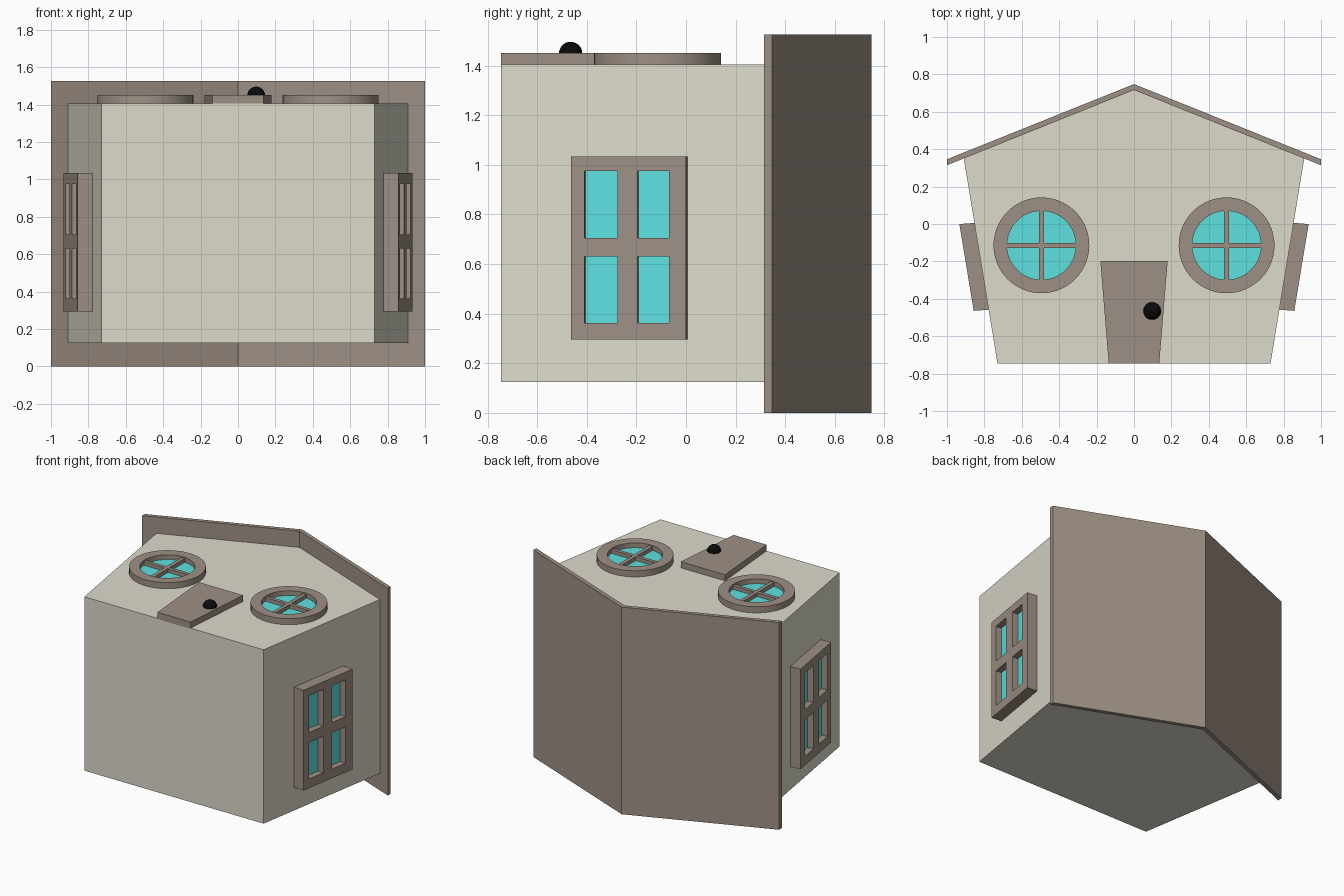
import bpy, bmesh
from math import sin, cos, pi
from mathutils import Vector, Matrix

if "Cube" in bpy.data.objects:
    bpy.data.objects.remove(bpy.data.objects["Cube"])


def material(name, rgb):
    m = bpy.data.materials.new(name)
    m.diffuse_color = (*rgb, 1)
    m.use_nodes = True
    m.node_tree.nodes["Principled BSDF"].inputs["Base Color"].default_value = m.diffuse_color
    return m


WALL = material("wall_cream", (0.73, 0.71, 0.60))
TRIM = material("trim_taupe", (0.34, 0.28, 0.235))
GLASS = material("glass_cyan", (0.11, 0.75, 0.74))
BLACK = material("knob_black", (0.003, 0.003, 0.003))


def finish(name, bm, mat, smooth=False):
    bmesh.ops.recalc_face_normals(bm, faces=bm.faces)
    me = bpy.data.meshes.new(name)
    bm.to_mesh(me)
    bm.free()
    me.materials.append(mat)
    ob = bpy.data.objects.new(name, me)
    bpy.context.collection.objects.link(ob)
    if smooth:
        bpy.ops.object.select_all(action='DESELECT')
        ob.select_set(True)
        bpy.context.view_layer.objects.active = ob
        bpy.ops.object.shade_smooth_by_angle(angle=pi / 6)
    return ob


def extrude(bm, faces, vec):
    r = bmesh.ops.extrude_face_region(bm, geom=faces)
    vs = [g for g in r["geom"] if isinstance(g, bmesh.types.BMVert)]
    bmesh.ops.translate(bm, verts=vs, vec=vec)


def prism(name, outline, z0, z1, mat, matrix=Matrix(), smooth=False):
    bm = bmesh.new()
    face = bm.faces.new([bm.verts.new((x, y, z0)) for x, y in outline])
    extrude(bm, [face], (0, 0, z1 - z0))
    bm.transform(matrix)
    return finish(name, bm, mat, smooth)


def rect(x0, x1, y0, y1):
    return [(x0, y0), (x1, y0), (x1, y1), (x0, y1)]


def circle(cx, cy, r, n=64):
    return [(cx + r * cos(2 * pi * i / n), cy + r * sin(2 * pi * i / n)) for i in range(n)]


def ring(name, cx, cy, r0, r1, z0, z1, mat, n=64):
    bm = bmesh.new()
    a, b = ([bm.verts.new((x, y, z0)) for x, y in circle(cx, cy, r, n)] for r in (r0, r1))
    faces = [bm.faces.new((a[i], b[i], b[(i + 1) % n], a[(i + 1) % n])) for i in range(n)]
    extrude(bm, faces, (0, 0, z1 - z0))
    return finish(name, bm, mat, True)


def pane_frame(name, us, vs, depth, mat, matrix):
    # panel on grid lines, leaving the odd/odd cells open for glass
    bm = bmesh.new()
    g = [[bm.verts.new((u, v, 0)) for v in vs] for u in us]
    faces = [bm.faces.new((g[i][j], g[i + 1][j], g[i + 1][j + 1], g[i][j + 1]))
             for i in range(len(us) - 1) for j in range(len(vs) - 1)
             if not (i % 2 and j % 2)]
    extrude(bm, faces, (0, 0, depth))
    bm.transform(matrix)
    return finish(name, bm, mat)


# House body and folded roof, lying on the back with the facade facing up
prism("house_body", [(-0.73, -0.745), (0.73, -0.745), (0.91, 0.35), (0, 0.717), (-0.91, 0.35)],
      0.125, 1.405, WALL)
prism("roof", [(-1, 0.346), (0, 0.748), (1, 0.346), (1, 0.314), (0, 0.716), (-1, 0.314)],
      0, 1.525, TRIM)

# Door and knob
prism("door", [(-0.135, -0.745), (0.135, -0.745), (0.18, -0.197), (-0.18, -0.197)],
      1.40, 1.45, TRIM)
bm = bmesh.new()
bmesh.ops.create_uvsphere(bm, u_segments=32, v_segments=16, radius=0.047,
                          matrix=Matrix.Translation((0.097, -0.465, 1.449)))
finish("door_knob", bm, BLACK, True)

for s, side in ((-1, "left"), (1, "right")):
    # Round facade window
    cx, cy = s * 0.495, -0.114
    ring("round_frame_" + side, cx, cy, 0.184, 0.256, 1.40, 1.45, TRIM)
    prism("round_glass_" + side, circle(cx, cy, 0.19), 1.40, 1.415, GLASS, smooth=True)
    prism("round_bar_upright_" + side, rect(cx - 0.014, cx + 0.014, cy - 0.187, cy + 0.187),
          1.41, 1.443, TRIM)
    prism("round_bar_cross_" + side, rect(cx - 0.187, cx + 0.187, cy - 0.013, cy + 0.013),
          1.41, 1.442, TRIM)

    # Four-pane window on the sloping side wall: u along the wall, v up, w outwards
    u, w = Vector((s * 0.163, 0.987, 0)), Vector((s, -0.08, 0))
    o = Vector((s * 0.777, -0.458, 0))
    m = Matrix(((u.x, 0, w.x, o.x), (u.y, 0, w.y, o.y), (0, 1, 0, 0), (0, 0, 0, 1)))
    pane_frame("side_frame_" + side, [0, 0.056, 0.191, 0.273, 0.402, 0.47],
               [0.295, 0.362, 0.63, 0.705, 0.975, 1.033], 0.08, TRIM, m)
    prism("side_glass_" + side, rect(0.03, 0.44, 0.33, 1.0), 0.005, 0.035, GLASS, m)
